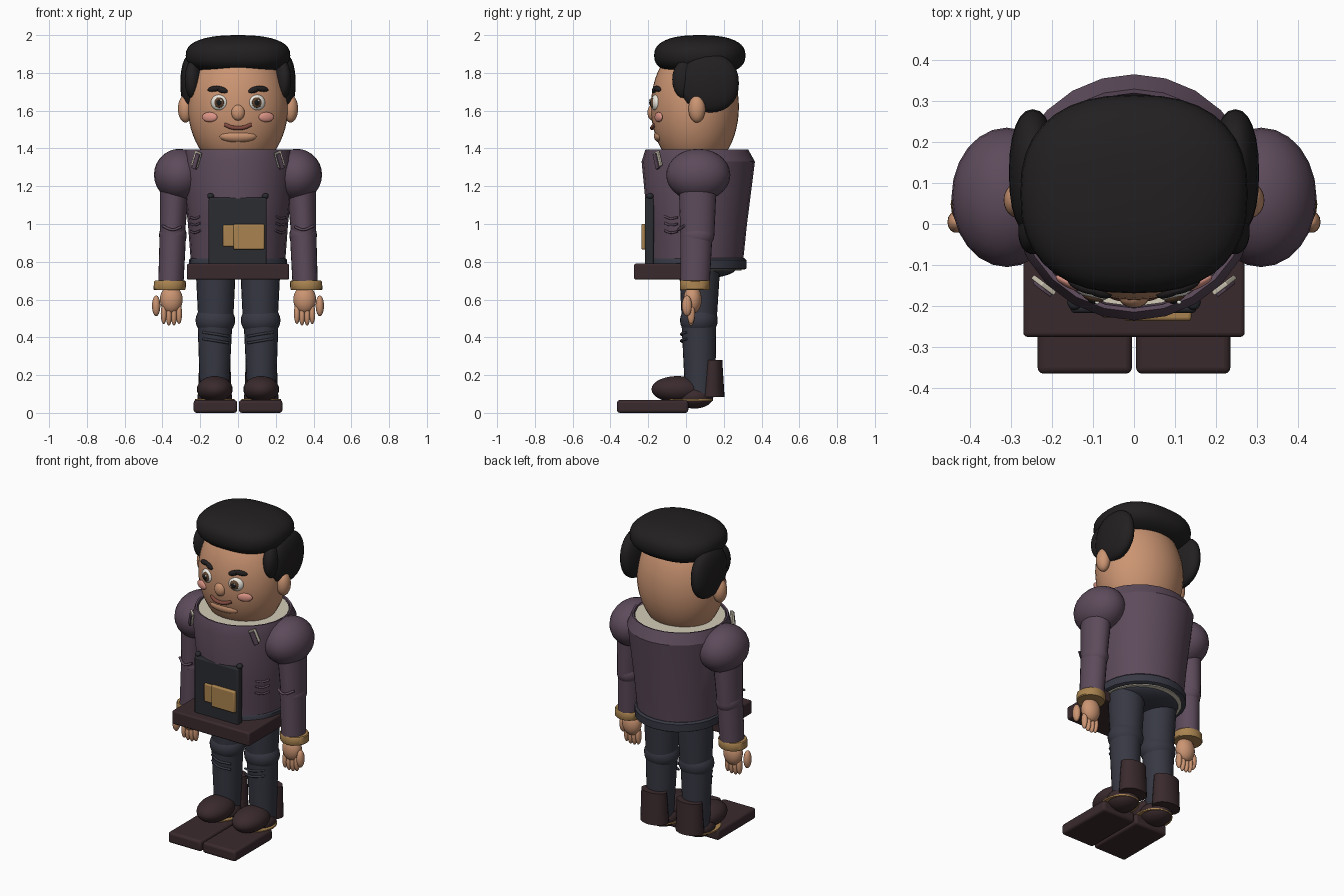
import bpy, math
from mathutils import Vector, Euler

if "Cube" in bpy.data.objects:
    bpy.data.objects.remove(bpy.data.objects["Cube"])

COL = dict(skin=(.6, .3, .17), hair=(.016, .014, .015), purple=(.11, .07, .105), navy=(.038, .04, .056),
           brown=(.042, .023, .026), gold=(.4, .23, .08), cream=(.65, .6, .48), white=(.85, .82, .75),
           iris=(.12, .06, .03), black=(.01, .01, .01), blush=(.72, .3, .24), lip=(.22, .07, .05),
           slate=(.024, .025, .03))
MATS = {}
for k, c in COL.items():
    MATS[k] = bpy.data.materials.new(k)
    MATS[k].diffuse_color = (*c, 1)


def mesh(name, verts, faces, mat, angle=40):
    me = bpy.data.meshes.new(name)
    me.from_pydata(verts, [], faces)
    me.materials.append(MATS[mat])
    ob = bpy.data.objects.new(name, me)
    bpy.context.collection.objects.link(ob)
    bpy.ops.object.select_all(action='DESELECT')
    ob.select_set(True)
    bpy.context.view_layer.objects.active = ob
    bpy.ops.object.shade_smooth_by_angle(angle=math.radians(angle))
    return ob


def loft(name, rings, mat, n=24, caps=(True, True), angle=40):
    """Elliptical rings (x, y, z, rx, ry), listed from bottom to top."""
    v, f = [], []
    for x, y, z, rx, ry in rings:
        for i in range(n):
            a = math.tau * i / n
            v.append((x + rx * math.cos(a), y + ry * math.sin(a), z))
    for r in range(len(rings) - 1):
        for i in range(n):
            j = (i + 1) % n
            f.append((r * n + i, r * n + j, r * n + n + j, r * n + n + i))
    if caps[0]:
        f.append(tuple(range(n))[::-1])
    if caps[1]:
        f.append(tuple(range(len(v) - n, len(v))))
    return mesh(name, v, f, mat, angle)


def ball(name, c, r, mat, rot=(0, 0, 0), e=1.0, n=24, m=14):
    """Ellipsoid; e below 1 makes it boxier."""
    R = Euler(rot).to_matrix()
    p = lambda t: math.copysign(abs(t) ** e, t)
    pts = [(0, 0, -1)]
    for k in range(1, m):
        t = math.pi * k / m - math.pi / 2
        for i in range(n):
            a = math.tau * i / n
            pts.append((p(math.cos(t)) * p(math.cos(a)), p(math.cos(t)) * p(math.sin(a)), p(math.sin(t))))
    pts.append((0, 0, 1))
    v = [Vector(c) + R @ Vector((q[0] * r[0], q[1] * r[1], q[2] * r[2])) for q in pts]
    f, top = [], len(v) - 1
    for i in range(n):
        j = (i + 1) % n
        f.append((0, 1 + j, 1 + i))
        f.append((top, top - n + i, top - n + j))
        for k in range(m - 2):
            b = 1 + k * n
            f.append((b + i, b + j, b + n + j, b + n + i))
    return mesh(name, v, f, mat, 80)


def box(name, lo, hi, mat, bevel=.01, rot=(0, 0, 0)):
    c = (Vector(lo) + Vector(hi)) / 2
    h = (Vector(hi) - Vector(lo)) / 2
    v = [(h.x * x, h.y * y, h.z * z) for x in (-1, 1) for y in (-1, 1) for z in (-1, 1)]
    f = [(0, 1, 3, 2), (4, 6, 7, 5), (0, 4, 5, 1), (2, 3, 7, 6), (0, 2, 6, 4), (1, 5, 7, 3)]
    ob = mesh(name, v, f, mat)
    ob.location, ob.rotation_euler = c, rot
    b = ob.modifiers.new("bevel", 'BEVEL')
    b.width, b.segments = bevel, 3
    return ob


def tube(name, pts, r, mat):
    cu = bpy.data.curves.new(name, 'CURVE')
    cu.dimensions, cu.bevel_depth, cu.bevel_resolution, cu.use_fill_caps = '3D', r, 3, True
    s = cu.splines.new('BEZIER')
    s.bezier_points.add(len(pts) - 1)
    for b, q in zip(s.bezier_points, pts):
        b.co = q
        b.handle_left_type = b.handle_right_type = 'AUTO'
    cu.materials.append(MATS[mat])
    ob = bpy.data.objects.new(name, cu)
    bpy.context.collection.objects.link(ob)


# torso: jacket, shirt inside it, belt, hips
loft("jacket", [(0, .057, .80, .25, .245), (0, .06, 1.0, .265, .263), (0, .065, 1.33, .3, .3),
                (0, .057, 1.395, .28, .272), (0, .057, 1.393, .268, .262), (0, .057, 1.3, .26, .255)],
     "purple", caps=(True, False), angle=25)
loft("shirt", [(0, .06, .755, .235, .235), (0, .057, 1.3, .262, .258), (0, .057, 1.385, .262, .258)], "cream")
loft("belt", [(0, .063, .76, .252, .25), (0, .063, .765, .26, .256), (0, .063, .81, .26, .256),
              (0, .06, .82, .25, .248)], "navy")
ball("hips", (0, .07, .77), (.225, .2, .06), "navy")

# front panel, clasp and tray
box("front_panel", (-.155, -.217, .78), (.152, -.17, 1.14), "slate")
for x in (-.145, .145):
    ball("panel_corner", (x, -.19, 1.148), (.018, .02, .015), "slate", n=12, m=8)
box("clasp_back", (-.08, -.228, .88), (.05, -.21, .995), "gold", .008)
box("clasp_front", (-.025, -.236, .865), (.14, -.21, 1.0), "gold", .008)
box("tray", (-.27, -.275, .705), (.27, .05, .79), "brown")

# head and centre of face
ball("head", (0, .047, 1.62), (.265, .233, .345), "skin", n=40, m=28)
ball("nose", (0, -.178, 1.59), (.036, .026, .042), "skin")
ball("chin", (0, -.135, 1.465), (.1, .035, .035), "skin")
tube("mouth", [(-.07, -.164, 1.527), (-.035, -.177, 1.512), (0, -.18, 1.508), (.035, -.177, 1.512),
               (.07, -.164, 1.527)], .011, "lip")

# hair cap
ball("hair_top", (0, .073, 1.892), (.277, .242, .108), "hair", e=.82, n=36, m=20)
ball("hair_wave", (0, -.02, 1.9), (.24, .14, .075), "hair")

for s in (1, -1):
    # side hair, ears and face features
    ball("side_hair", (s * .247, .125, 1.745), (.058, .155, .155), "hair", e=.9)
    ball("sideburn", (s * .235, .0, 1.765), (.045, .075, .105), "hair", (0, 0, s * .25))
    ball("hair_tuft", (s * .2, .02, 1.93), (.045, .07, .04), "hair")
    ball("ear", (s * .278, .058, 1.61), (.04, .045, .073), "skin")
    ball("eye", (s * .1, -.16, 1.643), (.045, .024, .042), "white", (0, 0, s * .3))
    ball("iris", (s * .1, -.178, 1.643), (.027, .012, .028), "iris", (0, 0, s * .3))
    ball("pupil", (s * .1, -.186, 1.643), (.015, .008, .016), "black", (0, 0, s * .3))
    ball("eye_glint", (s * .1 + .01, -.191, 1.655), (.006, .005, .006), "white", n=10, m=6)
    ball("brow_inner", (s * .085, -.165, 1.71), (.033, .014, .016), "hair", (0, -s * .3, s * .3))
    ball("brow_outer", (s * .125, -.152, 1.716), (.04, .014, .015), "hair", (0, s * .15, s * .4))
    ball("cheek", (s * .15, -.145, 1.566), (.044, .014, .026), "blush", (0, 0, s * .4))
    # collar points and waist creases
    box("collar_point", (s * .22 - .022, -.155, 1.30), (s * .22 + .022, -.143, 1.385), "cream", .003,
        (0, -s * .35, s * .65))
    box("lapel", (s * .222 - .014, -.163, 1.29), (s * .222 + .014, -.15, 1.375), "purple", .003,
        (0, -s * .35, s * .65))
    for z in (.96, 1.0, 1.035):
        tube("jacket_crease", [(s * .2, -.113, z + .005), (s * .228, -.082, z - .006), (s * .25, -.045, z)],
             .006, "purple")

    # arms
    ball("shoulder", (s * .31, .065, 1.26), (.135, .17, .138), "purple")
    loft("upper_arm", [(s * .348, .06, .94, .066, .09), (s * .335, .062, 1.2, .078, .1)], "purple")
    ball("elbow", (s * .345, .06, .94), (.073, .09, .075), "purple")
    loft("forearm", [(s * .355, .048, .69, .067, .078), (s * .345, .055, .94, .07, .085)], "purple")
    loft("cuff", [(s * .362, .048, .65, .08, .077), (s * .362, .048, .655, .085, .08),
                  (s * .36, .048, .695, .085, .08), (s * .36, .048, .70, .08, .077)], "gold")
    tube("sleeve_crease", [(s * .3, -.03, .985), (s * .345, -.04, .97), (s * .4, -.01, .99)], .007, "purple")
    # hands
    ball("palm", (s * .353, .035, .6), (.06, .048, .075), "skin")
    for i in range(4):
        ball("finger", (s * (.312 + .027 * i), .027, .525 - (.008 if i in (1, 2) else 0)),
             (.016, .021, .055), "skin", n=14, m=10)
    ball("thumb", (s * .433, .005, .567), (.022, .027, .055), "skin", (0, 0, 0), n=14, m=10)

    # legs
    loft("thigh", [(s * .118, .07, .48, .092, .092), (s * .118, .072, .76, .106, .108)], "navy")
    ball("knee", (s * .12, .068, .49), (.105, .1, .088), "navy")
    loft("shin", [(s * .125, .075, .1, .076, .08), (s * .122, .068, .48, .092, .092)], "navy")
    for z in (.37, .405):
        tube("knee_crease", [(s * .05, .0, z), (s * .12, -.025, z + .012), (s * .185, .005, z + .022)],
             .007, "navy")

    # boots with a loose sole plate in front
    loft("boot_shaft", [(s * .123, .137, .085, .088, .067), (s * .123, .142, .28, .083, .05)], "brown")
    ball("boot_toe", (s * .123, -.045, .125), (.095, .138, .07), "brown")
    ball("boot_heel", (s * .123, .045, .085), (.092, .1, .062), "brown")
    loft("welt", [(s * .123, .02, .064, .105, .122), (s * .123, .02, .073, .105, .122)], "gold")
    box("sole", (s * .12 - .115, -.365, .0), (s * .12 + .115, .012, .068), "brown", .015)

for m in bpy.data.materials:
    if m.users and not m.is_grease_pencil:
        m.use_nodes = True
        m.node_tree.nodes["Principled BSDF"].inputs["Base Color"].default_value = m.diffuse_color
